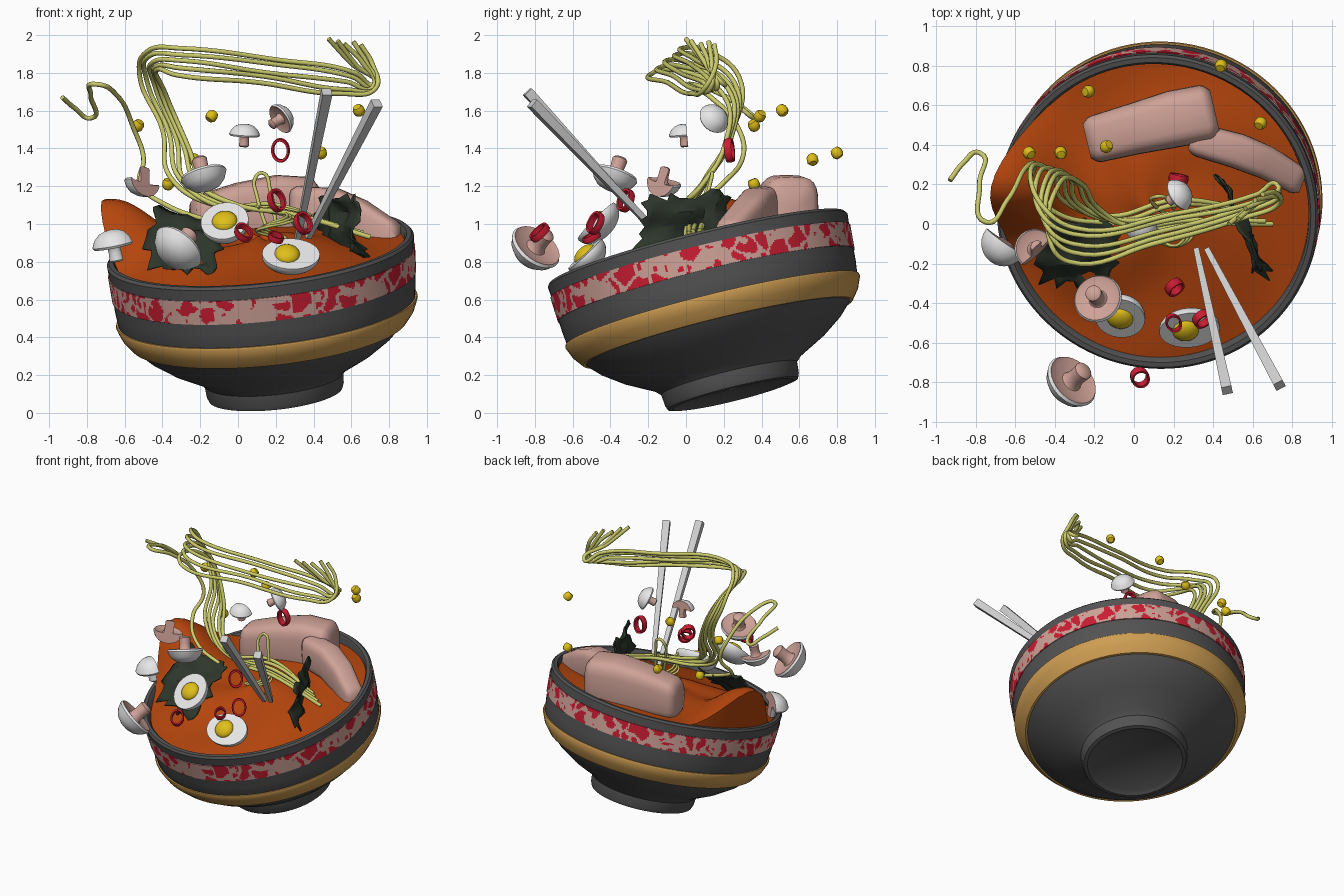
import bpy, bmesh, math, random
from mathutils import Vector, Matrix, noise

random.seed(4)
if "Cube" in bpy.data.objects:
    bpy.data.objects.remove(bpy.data.objects["Cube"])


def material(name, *rgb):
    m = bpy.data.materials.new(name)
    m.use_nodes = True
    m.diffuse_color = (*rgb, 1)
    m.node_tree.nodes["Principled BSDF"].inputs["Base Color"].default_value = (*rgb, 1)
    return m


GREY = material("charcoal glaze", .085, .085, .085)
GOLD = material("gold", .62, .34, .085)
RED = material("red", .6, .012, .032)
PINK = material("pale pink", .62, .36, .31)
BROTH = material("orange broth", .46, .06, .004)
YELLOW = material("yellow", .74, .52, .01)
NOODLE = material("noodle", .6, .6, .15)
WHITE = material("white", .83, .83, .83)
GREEN = material("seaweed green", .027, .038, .025)
STICK = material("light grey", .62, .62, .62)

# Tilted frame of the bowl
AXIS = Vector((-.103, -.238, .966)).normalized()
TILT = Matrix.Translation((.2, .25, .096)) @ Vector((0, 0, 1)).rotation_difference(AXIS).to_matrix().to_4x4()


def place(pos, direction):
    return Matrix.Translation(pos) @ Vector(direction).to_track_quat('Z', 'Y').to_matrix().to_4x4()


def finish(name, bm, mats, matrix=Matrix(), angle=40):
    bmesh.ops.remove_doubles(bm, verts=bm.verts, dist=1e-5)
    bmesh.ops.recalc_face_normals(bm, faces=bm.faces)
    bm.transform(matrix)
    mesh = bpy.data.meshes.new(name)
    bm.to_mesh(mesh)
    bm.free()
    for m in mats:
        mesh.materials.append(m)
    if angle:
        mesh.shade_smooth()
        mesh.set_sharp_from_angle(angle=math.radians(angle))
    ob = bpy.data.objects.new(name, mesh)
    bpy.context.collection.objects.link(ob)
    return ob


def skin(bm, rows, closed=False, index=lambda i: 0):
    """Quads between matching closed rings of points."""
    vs = [[bm.verts.new(p) for p in row] for row in rows]
    n = len(vs[0])
    for i in range(len(vs) if closed else len(vs) - 1):
        a, b = vs[i], vs[(i + 1) % len(vs)]
        for j in range(n):
            k = (j + 1) % n
            bm.faces.new((a[j], a[k], b[k], b[j])).material_index = index(i)
    return vs


def turn(profile, steps):
    return [[(r * math.cos(a), r * math.sin(a), h) for a in
             (2 * math.pi * j / steps for j in range(steps))] for r, h in profile]


def lathe(name, profile, mats, matrix, steps=24, closed=False, index=lambda i: 0, angle=40):
    bm = bmesh.new()
    skin(bm, turn(profile, steps), closed, index)
    return finish(name, bm, mats, matrix, angle)


# Bowl with foot, rim and inner wall
lathe("bowl", [(0, .02), (.3, .02), (.33, 0), (.355, .005), (.365, .03), (.37, .09), (.4, .12),
               (.55, .2), (.655, .275), (.725, .345), (.765, .4), (.79, .46), (.8, .54), (.812, .74),
               (.817, .79), (.805, .805), (.78, .805), (.768, .79), (.75, .65), (.6, .35), (0, .2)],
      [GREY], TILT, 96)
lathe("gold_band", [(.71, .34), (.735, .34), (.778, .395), (.803, .455), (.8, .467), (.77, .467)],
      [GOLD], TILT, 96, True)

# Red band with pale veins chosen face by face
bm = bmesh.new()
skin(bm, turn([(.79, .6)] + [(.809 + .008 * k / 14, .6 + .13 * k / 14) for k in range(15)] + [(.79, .73)], 480), True)
for f in bm.faces:
    p = f.calc_center_median()
    d = noise.voronoi(p * 9 + noise.noise_vector(p * 14) * .5)[0]
    f.material_index = int(d[1] - d[0] < .2)
finish("patterned_band", bm, [RED, PINK], TILT)


# Broth with a central swell and a splash rising over the rim
def broth(r, a):
    g = math.exp(-((a - 2.89) / .34) ** 2)
    h = .735 + .13 * math.exp(-(r / .52) ** 2) + .012 * math.sin(3 * a + 9 * r)
    h += .06 * math.exp(-((a - 3.75) / .5) ** 2 - ((r - .5) / .2) ** 2)
    h += .35 * g * math.exp(-((.765 - r) / .28) ** 2)
    r *= 1 + .09 * g * (r / .765) ** 3
    return r * math.cos(a), r * math.sin(a), h


bm = bmesh.new()
ANGLES = [2 * math.pi * j / 80 for j in range(80)]
rings = [[broth(.765 * k / 24, a) for a in ANGLES] for k in range(25)]
rings[0] = [(0, 0, .87)] * 80
rings.append([(.74 * math.cos(a), .74 * math.sin(a), .64) for a in ANGLES])
skin(bm, rings)
finish("broth", bm, [BROTH], TILT, 60)


# Meat slices: rounded box sections swept along a path of (x, y, z, width, height)
def meat(name, path):
    bm = bmesh.new()
    ends = Vector(path[-1][:3]) - Vector(path[0][:3])
    side = Vector((-ends.y, ends.x, 0)).normalized()
    along = ends.normalized()
    first, last = path[0], path[-1]
    stations = [(first, -.05, .05), (first, -.05, .75), (first, -.02, .95)] + [(p, 0, 1) for p in path]
    stations += [(last, .02, .95), (last, .05, .75), (last, .05, .05)]
    rows = []
    for (x, y, z, w, h), push, size in stations:
        row = []
        for j in range(24):
            c, s = math.cos(j * math.pi / 12), math.sin(j * math.pi / 12)
            c, s = (math.copysign(abs(t) ** .55, t) for t in (c, s))
            row.append(Vector((x, y, z)) + along * push + side * (c * w * size / 2) + Vector((0, 0, s * h * size / 2)))
        rows.append(row)
    skin(bm, rows)
    bmesh.ops.holes_fill(bm, edges=bm.edges)
    finish(name, bm, [PINK], angle=60)


meat("meat_slice_back", [(-.19, .43, 1.02, .24, .28), (0, .48, 1.05, .26, .34),
                         (.2, .53, 1.07, .29, .38), (.36, .56, 1.07, .29, .36)])
meat("meat_slice_side", [(.34, .42, 1.08, .17, .24), (.52, .37, 1.07, .18, .24),
                         (.67, .31, 1.01, .17, .23), (.81, .23, .93, .15, .2)])


# Halved eggs with a domed yolk
def egg(name, pos, normal, size, yolk_shift):
    m = place(pos, normal)
    bm = bmesh.new()
    bmesh.ops.create_uvsphere(bm, u_segments=32, v_segments=16, radius=1, matrix=Matrix.Diagonal((*size, 1)))
    bmesh.ops.bisect_plane(bm, geom=bm.verts[:] + bm.edges[:] + bm.faces[:], plane_co=(0, 0, .01),
                           plane_no=(0, 0, 1), clear_outer=True)
    bmesh.ops.holes_fill(bm, edges=bm.edges)
    finish(name + "_white", bm, [WHITE], m)
    bm = bmesh.new()
    bmesh.ops.create_uvsphere(bm, u_segments=24, v_segments=12, radius=.068,
                              matrix=Matrix.Translation((yolk_shift, 0, .005)) @ Matrix.Diagonal((1, 1, .6, 1)))
    finish(name + "_yolk", bm, [YELLOW], m)


egg("left_tilted_egg", (-.07, -.47, 1.01), (-.1, -.7, .7), (.128, .138, .09), 0)
egg("front_egg", (.28, -.53, .835), (.06, -.68, .73), (.155, .12, .09), -.02)

# Mushrooms: white cap, pale underside, stem along the given direction, some sliced
CAP = [(0, -.62), (.3, -.59), (.6, -.48), (.85, -.24), (1, .06), (.94, .17), (.8, .1), (.38, .06),
       (.32, .12), (.3, .45), (.33, .8), (.25, .88), (0, .9)]


def mushroom(name, pos, stem, r, cut=None, stem_index=1):
    bm = bmesh.new()
    skin(bm, turn([(a * r, h * r) for a, h in CAP], 28), index=lambda i: 0 if i < 5 else (1 if i < 8 else stem_index))
    bmesh.ops.remove_doubles(bm, verts=bm.verts, dist=1e-5)
    bm.transform(place(pos, stem))
    if cut:
        made = bmesh.ops.bisect_plane(bm, geom=bm.verts[:] + bm.edges[:] + bm.faces[:],
                                      plane_co=Vector(pos) + Vector(cut) * .015, plane_no=cut, clear_outer=True)
        rim = [e for e in made["geom_cut"] if isinstance(e, bmesh.types.BMEdge)]
        for f in bmesh.ops.holes_fill(bm, edges=rim)["faces"]:
            f.material_index = 1
    finish(name, bm, [WHITE, PINK], angle=45)


mushroom("front_mushroom", (-.32, -.8, .87), (.55, .5, .65), .145)
mushroom("high_left_mushroom", (-.18, -.38, 1.25), (-.25, .3, .9), .125)
mushroom("left_mushroom", (-.5, -.13, 1.21), (.15, .15, 1), .105, (.6, -.6, .2))
mushroom("outer_left_mushroom", (-.66, -.1, .9), (.2, .1, -1), .115, (.55, .8, .1), 0)
mushroom("top_mushroom", (.035, -.01, 1.48), (-.05, .1, -1), .082, (0, 1, .1))
mushroom("top_right_mushroom", (.23, .15, 1.56), (-.7, -.45, -.45), .085)

# Chili rings
RINGS = [((.225, .23, 1.39), (.2, 1, .1), 1), ((.205, -.32, 1.125), (.5, -.6, .3), 1),
         ((.345, -.48, 1.005), (.5, -.7, .4), 1), ((.03, -.775, .955), (.3, -.6, .7), .95),
         ((.2, -.5, .93), (.2, -.4, .9), .8)]
for i, (pos, d, s) in enumerate(RINGS):
    lathe(f"chili_ring_{i + 1}", [(.044, -.018), (.056, -.02), (.06, 0), (.056, .02), (.044, .018)], [RED],
          place(pos, d) @ Matrix.Diagonal((s * .85, s * 1.1, s, 1)), 20, True)

# Corn kernels
KERNELS = [(.64, .51, 1.6), (.44, .8, 1.375), (-.23, .67, 1.34), (-.14, .39, 1.57), (-.53, .36, 1.52), (-.37, .36, 1.21)]
for i, pos in enumerate(KERNELS):
    d = [random.uniform(-.8, .8) for _ in range(2)] + [.8]
    lathe(f"corn_kernel_{i + 1}", [(0, -.026), (.02, -.026), (.031, -.012), (.031, .012), (.022, .028), (0, .03)],
          [YELLOW], place(pos, d), 10)


# Seaweed: crumpled sheets with ragged borders
def seaweed(name, centre, u, v, n=11):
    c, u, v = Vector(centre), Vector(u), Vector(v)
    normal = u.cross(v).normalized()
    bm = bmesh.new()
    grid = []
    for i in range(n):
        for j in range(n):
            s, t = 2 * i / (n - 1) - 1, 2 * j / (n - 1) - 1
            ragged = random.uniform(.8, 1.15) if max(abs(s), abs(t)) > .99 else 1
            p = c + (u * s + v * t) * ragged
            grid.append(bm.verts.new(p + normal * noise.noise(p * 8) * .07))
    for i in range(n - 1):
        for j in range(n - 1):
            k = i * n + j
            bm.faces.new((grid[k], grid[k + 1], grid[k + n + 1], grid[k + n]))
    ob = finish(name, bm, [GREEN], angle=30)
    ob.modifiers.new("thickness", 'SOLIDIFY').thickness = .01


seaweed("left_seaweed", (-.28, -.17, .91), (.19, -.03, -.03), (.03, .17, .14))
seaweed("right_seaweed", (.55, 0, 1), (-.1, .24, .02), (-.02, .02, .16))


# Noodles: round tubes through a few points
def noodle(name, points, radius=.013):
    cu = bpy.data.curves.new(name, 'CURVE')
    cu.dimensions = '3D'
    cu.bevel_depth, cu.bevel_resolution, cu.resolution_u = radius, 2, 8
    cu.use_fill_caps = True
    sp = cu.splines.new('BEZIER')
    sp.bezier_points.add(len(points) - 1)
    for b, p in zip(sp.bezier_points, points):
        b.co = p
        b.handle_left_type = b.handle_right_type = 'AUTO'
    cu.materials.append(NOODLE)
    bpy.context.collection.objects.link(bpy.data.objects.new(name, cu))


OUTER = [(.55, .08, .97), (.2, .12, 1.1), (-.12, .04, 1.1), (-.36, .12, 1.25), (-.4, .25, 1.5), (-.52, .28, 1.78),
         (-.47, .1, 1.92), (-.3, -.02, 1.93), (.2, .05, 1.87), (.62, .15, 1.8), (.72, .2, 1.74), (.6, .1, 1.85), (.48, 0, 1.98)]
INNER = [(.7, 0, .93), (.3, 0, 1.05), (0, -.02, 1.1), (-.18, .08, 1.2), (-.26, .2, 1.4), (-.38, .2, 1.68),
         (-.42, -.1, 1.82), (-.33, -.19, 1.79), (.1, -.1, 1.75), (.55, .03, 1.69), (.73, .1, 1.72), (.71, .16, 1.85), (.65, .15, 1.95)]
for i in range(5):
    wobble = .012 if 0 < i < 4 else 0
    noodle(f"lifted_noodle_{i + 1}", [Vector(a).lerp(Vector(b), i / 4) + noise.random_unit_vector() * wobble
                                      for a, b in zip(OUTER, INNER)])
noodle("loose_noodle", [(-.93, .22, 1.67), (-.86, .31, 1.61), (-.78, .36, 1.56), (-.78, .2, 1.68), (-.75, .01, 1.74),
                        (-.64, .12, 1.68), (-.55, .28, 1.5), (-.5, .3, 1.35), (-.52, .2, 1.22), (-.38, .05, 1.1), (-.1, 0, 1)])
for i in range(3):
    noodle(f"curled_noodle_{i + 1}", [(.2 + (.06 + .02 * i) * math.cos(k * 1.1 + i), -.04 + .07 * math.sin(k * 1.1 + i),
                                       .92 + .022 * k + .01 * i) for k in range(8)], .008)
noodle("standing_loop", [(.16, .05, .95), (.1, .1, 1.15), (.09, .13, 1.24), (.13, .14, 1.27), (.17, .12, 1.18), (.2, .08, 1)], .01)

# Chopsticks: tapered square sticks
for name, top, tip in (("left_chopstick", (.735, -.815, 1.64), (.37, -.13, .93)),
                       ("right_chopstick", (.47, -.84, 1.7), (.315, -.13, .92))):
    d = Vector(top) - Vector(tip)
    lathe(name, [(0, 0), (.02, 0), (.037, d.length), (0, d.length)], [STICK],
          place(tip, d) @ Matrix.Rotation(math.pi / 4, 4, 'Z'), 4, angle=0)
